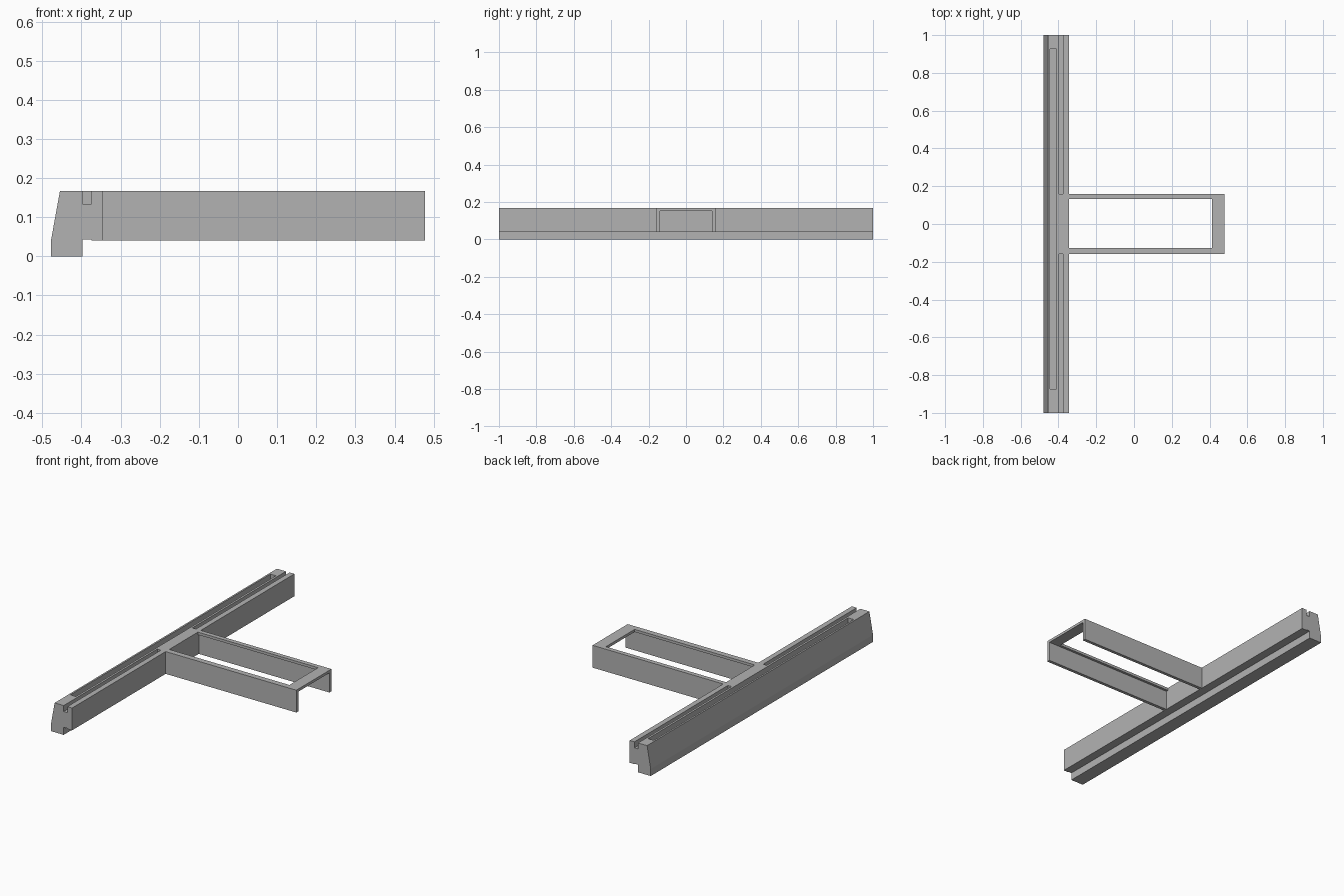
import bpy
import bmesh

if "Cube" in bpy.data.objects:
    bpy.data.objects.remove(bpy.data.objects["Cube"], do_unlink=True)

grey = bpy.data.materials.new("plain grey")
grey.use_nodes = True
colour = (0.45, 0.45, 0.45, 1)
grey.diffuse_color = colour
grey.node_tree.nodes["Principled BSDF"].inputs["Base Color"].default_value = colour


def prism(name, points, start, end, axis="y"):
    """Extrude a closed profile along y (points are x, z) or x (points are y, z)."""
    bm = bmesh.new()
    place = (lambda p, d: (p[0], d, p[1])) if axis == "y" else (lambda p, d: (d, *p))
    face = bm.faces.new([bm.verts.new(place(p, start)) for p in points])
    out = bmesh.ops.extrude_face_region(bm, geom=[face])
    moved = [g for g in out["geom"] if isinstance(g, bmesh.types.BMVert)]
    shift = (0, end - start, 0) if axis == "y" else (end - start, 0, 0)
    bmesh.ops.translate(bm, verts=moved, vec=shift)
    bmesh.ops.recalc_face_normals(bm, faces=bm.faces)
    mesh = bpy.data.meshes.new(name)
    bm.to_mesh(mesh)
    bm.free()
    mesh.materials.append(grey)
    obj = bpy.data.objects.new(name, mesh)
    bpy.context.collection.objects.link(obj)
    return obj


def box(name, x0, x1, y0, y1, z0, z1):
    return prism(name, [(x0, z0), (x1, z0), (x1, z1), (x0, z1)], y0, y1)


def cut(target, cutter):
    """Subtract a hidden helper from a part."""
    cutter.hide_render = True
    cutter.hide_viewport = True
    cutter.display_type = "WIRE"
    mod = target.modifiers.new(cutter.name, "BOOLEAN")
    mod.operation = "DIFFERENCE"
    mod.solver = "EXACT"
    mod.object = cutter


TOP, LEDGE, HALF = 0.167, 0.04, 0.158
FOOT, GROOVE, INNER = -0.398, -0.375, -0.345

# Long bar with sloped outer face and a stepped foot
bar = prism("long_bar", [(-0.478, 0), (FOOT, 0), (FOOT, LEDGE + 0.003),
                         (GROOVE, LEDGE + 0.003), (GROOVE, LEDGE), (INNER, LEDGE),
                         (INNER, TOP), (-0.455, TOP), (-0.478, LEDGE)], -1, 1)

# Top grooves either side of the arm
for side, name in ((-1, "front_groove"), (1, "back_groove")):
    y0, y1 = sorted((side * HALF, side * 1.1))
    cut(bar, box(name, FOOT, GROOVE, y0, y1, 0.133, 0.3))

# Long closed slot in the top
cut(bar, box("long_slot", -0.445, -0.41, -0.873, 0.927, 0.08, 0.3))

# Arm: channel section, open at the far end
arm = prism("arm_frame", [(-HALF, LEDGE), (-0.14, LEDGE), (-0.14, 0.152), (0.14, 0.152),
                          (0.14, LEDGE), (HALF, LEDGE), (HALF, TOP), (-HALF, TOP)],
            INNER, 0.478, "x")
cut(arm, box("arm_window", INNER - 0.01, 0.412, -0.126, 0.132, 0.1, 0.3))
